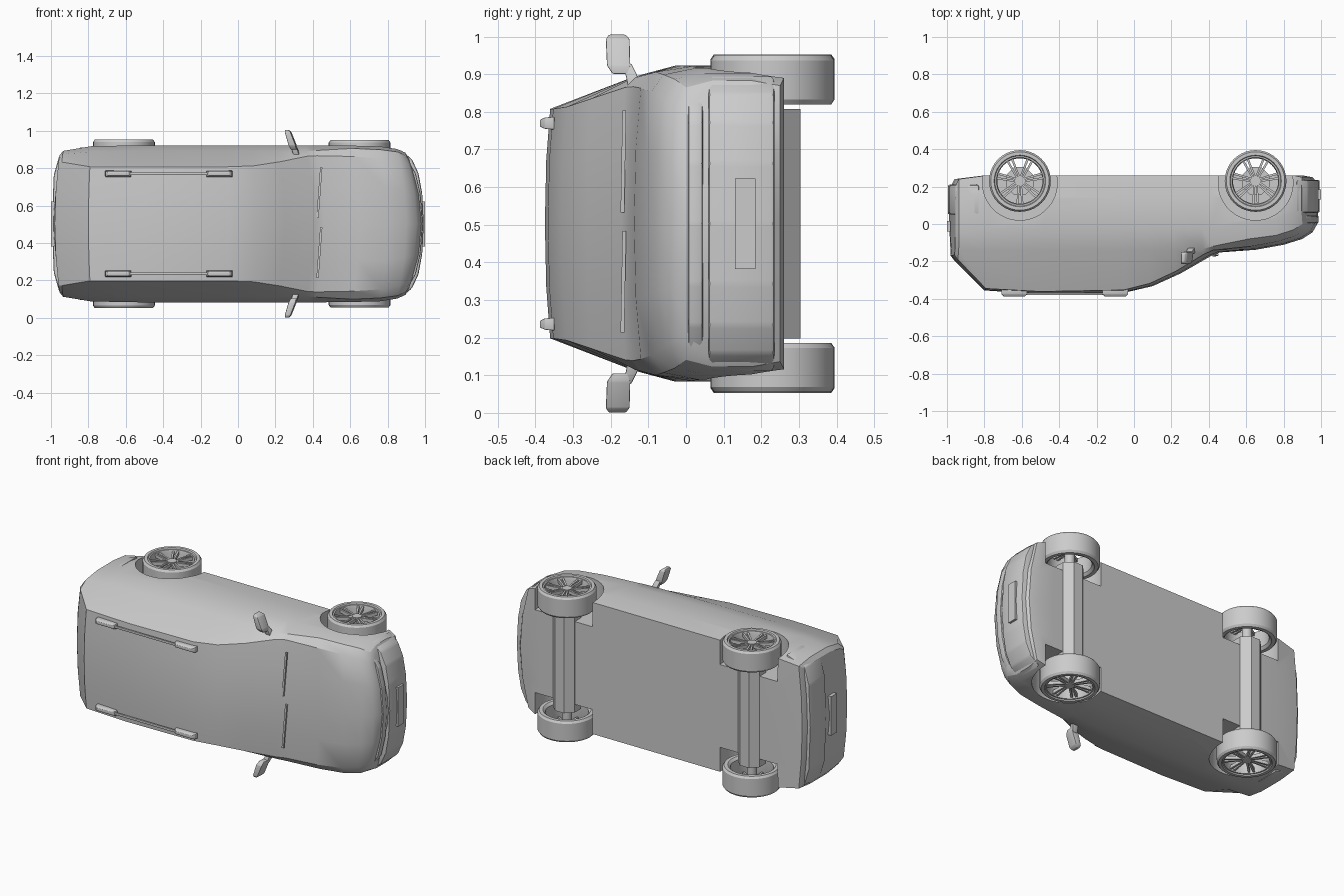
import bpy, bmesh, math
from mathutils import Matrix, Vector

if "Cube" in bpy.data.objects:
    bpy.data.objects.remove(bpy.data.objects["Cube"])

ZC = 0.503          # car centre plane; car "up" points to -y


def P(x, h, w):
    return Vector((x, -h, ZC + w))


def finish(bm, name, bevel=0, angle=32):
    bmesh.ops.recalc_face_normals(bm, faces=bm.faces)
    if bevel:
        bmesh.ops.bevel(bm, geom=bm.edges[:], offset=bevel, segments=2, affect='EDGES', profile=0.5)
    me = bpy.data.meshes.new(name)
    bm.to_mesh(me)
    bm.free()
    me.shade_smooth()
    me.set_sharp_from_angle(angle=math.radians(angle))
    ob = bpy.data.objects.new(name, me)
    bpy.context.collection.objects.link(ob)
    return ob


def loft(name, rings, bevel=0, tips=None):
    """Skin closed rings; optional tip points make fan caps."""
    bm = bmesh.new()
    vs = [[bm.verts.new(p) for p in r] for r in rings]
    n = len(vs[0])
    for a, b in zip(vs, vs[1:]):
        for i in range(n):
            bm.faces.new((a[i], a[(i + 1) % n], b[(i + 1) % n], b[i]))
    for k, r in enumerate((vs[0], vs[-1])):
        if tips:
            c = bm.verts.new(tips[k])
            for i in range(n):
                bm.faces.new((r[i], r[(i + 1) % n], c))
        else:
            bm.faces.new(r)
    return finish(bm, name, bevel)


def prism(name, plan, h0, h1, bevel=0):
    return loft(name, [[P(x, h, w) for x, w in plan] for h in (h0, h1)], bevel)


def box(name, x0, x1, h0, h1, w0, w1, bevel=0):
    return prism(name, [(x0, w0), (x1, w0), (x1, w1), (x0, w1)], h0, h1, bevel)


def cylinder(name, x, h, r, w0, w1, n):
    ring = [(r * math.cos((i + .5) * math.tau / n), r * math.sin((i + .5) * math.tau / n)) for i in range(n)]
    return loft(name, [[P(x + a, h + b, w) for a, b in ring] for w in (w0, w1)])


# Body shell: x, bottom, side width, belt height, belt width, top height, top width, crown, bow
stations = [
    (-.980, -.20, .365, .13, .350, .165, .33, .005, -.025),
    (-.960, -.24, .390, .14, .372, .19, .33, .006, -.025),
    (-.800, -.26, .415, .14, .385, .345, .305, .010, -.015),
    (-.500, -.26, .420, .14, .390, .361, .305, .014, 0),
    (-.050, -.26, .420, .14, .390, .353, .305, .014, .01),
    (.100, -.26, .420, .14, .390, .318, .310, .014, .03),
    (.250, -.26, .420, .14, .388, .252, .332, .012, .04),
    (.410, -.26, .420, .135, .388, .162, .362, .010, .05),
    (.460, -.26, .420, .12, .392, .140, .364, .012, .05),
    (.650, -.26, .418, .08, .403, .120, .360, .018, .04),
    (.800, -.26, .414, .06, .396, .093, .350, .018, .04),
    (.900, -.26, .400, .03, .384, .062, .330, .018, .05),
    (.955, -.25, .380, .00, .362, .030, .310, .014, .06),
    (.980, -.22, .355, -.03, .335, -.010, .290, .010, .07)]


def section(x, hb, sw, bh, bw, th, tw, cr, bow):
    y1, y2 = hb + .3 * (bh - hb), hb + .72 * (bh - hb)
    half = [(sw * .5, hb), (sw * .965, hb), (sw, y1), (sw, y2), (bw, bh),
            (tw, th), (tw * .55, th + cr * .75)]
    pts = [(0, hb)] + half + [(0, th + cr)] + [(-w, h) for w, h in reversed(half)]
    return [P(x - bow * (w / sw) ** 2, h, w) for w, h in pts]


body = loft("body_shell", [section(*s) for s in stations],
            tips=[P(-.99, -.03, 0), P(.988, -.12, 0)])

# Wheel arches cut into the body
WHEELS = (-.61, .65)
for wx in WHEELS:
    for s in (-1, 1):
        cut = cylinder("arch_cutter", wx, -.22, .2, s * .255, s * .6, 40)
        cut.hide_render = True
        mod = body.modifiers.new("arch", 'BOOLEAN')
        mod.operation = 'DIFFERENCE'
        mod.solver = 'EXACT'
        mod.object = cut
        bpy.context.view_layer.objects.active = body
        bpy.ops.object.modifier_apply(modifier=mod.name)
        bpy.data.objects.remove(cut)
body.data.set_sharp_from_angle(angle=math.radians(30))


# Bumpers and number plates
def mirrored(half):
    return half + [(x, -w) for x, w in reversed(half) if w > 0]


prism("front_bumper", mirrored([(.993, 0), (.985, .16), (.965, .27), (.93, .345), (.87, .395)]), -.235, -.06, .01)
prism("front_grille_bar", mirrored([(.988, 0), (.976, .16), (.95, .27), (.91, .34), (.87, .37)]), -.045, -.005, .008)
prism("rear_bumper", mirrored([(-.995, 0), (-.985, .26), (-.955, .365), (-.83, .412)]), -.21, -.05, .01)
box("front_plate", .98, 1.0, -.185, -.13, -.12, .12)
box("rear_plate", -1.0, -.98, -.015, .04, -.12, .12)


# Wheels: tyre ring with rim lip, spokes and hub
def wheel(wx, s, wc):
    prof = [(.128, -.06), (.135, -.065), (.156, -.065), (.165, -.052), (.165, .052), (.156, .065),
            (.138, .065), (.134, .058), (.126, .058), (.121, .04), (.121, -.05)]
    n = 40
    bm = bmesh.new()
    rings = [[bm.verts.new(P(wx + r * math.cos(i * math.tau / n), -.23 + r * math.sin(i * math.tau / n),
                             s * (wc + z))) for r, z in prof] for i in range(n)]
    m = len(prof)
    for i in range(n):
        a, b = rings[i], rings[(i + 1) % n]
        for j in range(m):
            bm.faces.new((a[j], a[(j + 1) % m], b[(j + 1) % m], b[j]))
    finish(bm, "tyre_and_rim")
    bm = bmesh.new()
    for k in range(7):
        a = k * math.tau / 7 + math.pi / 2
        for side in (-1, 1):
            ends = []
            for r, t, off, z in ((.02, .005, .006, .045), (.125, .006, .013, .052)):
                ring = []
                for dt, dz in ((-t, -.02), (t, -.02), (t, 0), (-t, 0)):
                    u = off * side + dt
                    ring.append(bm.verts.new(P(wx + r * math.cos(a) - u * math.sin(a),
                                               -.23 + r * math.sin(a) + u * math.cos(a), s * (wc + z + dz))))
                ends.append(ring)
            p, q = ends
            for i in range(4):
                bm.faces.new((p[i], p[(i + 1) % 4], q[(i + 1) % 4], q[i]))
            bm.faces.new(p)
            bm.faces.new(q)
    finish(bm, "wheel_spokes")
    cylinder("wheel_hub", wx, -.23, .028, s * .28, s * (wc + .05), 16)


for wx, wc in zip(WHEELS, (.385, .382)):
    for s in (-1, 1):
        wheel(wx, s, wc)
    cylinder("axle_housing", wx, -.23, .08, -.305, .305, 8)

# Door mirrors and roof rails, both sides
for s in (-1, 1):
    def ring(x, w, h0, h1, t):
        return [P(x - t, h0, s * w), P(x + t, h0, s * w), P(x + t * .7, h1, s * w), P(x - t, h1, s * w)]
    loft("mirror_arm", [ring(.315, .365, .125, .155, .018), ring(.305, .395, .13, .16, .018),
                        ring(.295, .425, .145, .18, .016)], .003)
    loft("mirror_head", [ring(.300, .398, .155, .195, .018), ring(.292, .42, .148, .21, .022),
                         ring(.268, .49, .15, .213, .018), ring(.262, .502, .16, .205, .01)], .003)
    box("roof_rail", -.69, -.05, .368, .38, s * .267 - .007, s * .267 + .007, .003)
    for x0, x1 in ((-.71, -.57), (-.17, -.03)):
        mid = (x0 + x1) / 2
        loft("rail_foot", [[P(mid + sx * lx, h, s * .267 + sw * lw)
                            for sx, sw in ((-1, -1), (1, -1), (1, 1), (-1, 1))]
                           for h, lx, lw in ((.35, .07, .017), (.375, .068, .015), (.388, .055, .009))], .002)

# Wipers at the windscreen base
for w0, w1 in ((-.29, -.02), (.03, .30)):
    loft("wiper", [[P(x + dx, h + dh, w) for dx, dh in ((-.006, -.004), (.006, -.004), (.006, .006), (-.006, .006))]
                   for x, h, w in ((.425, .168, w0), (.445, .163, w1))])
